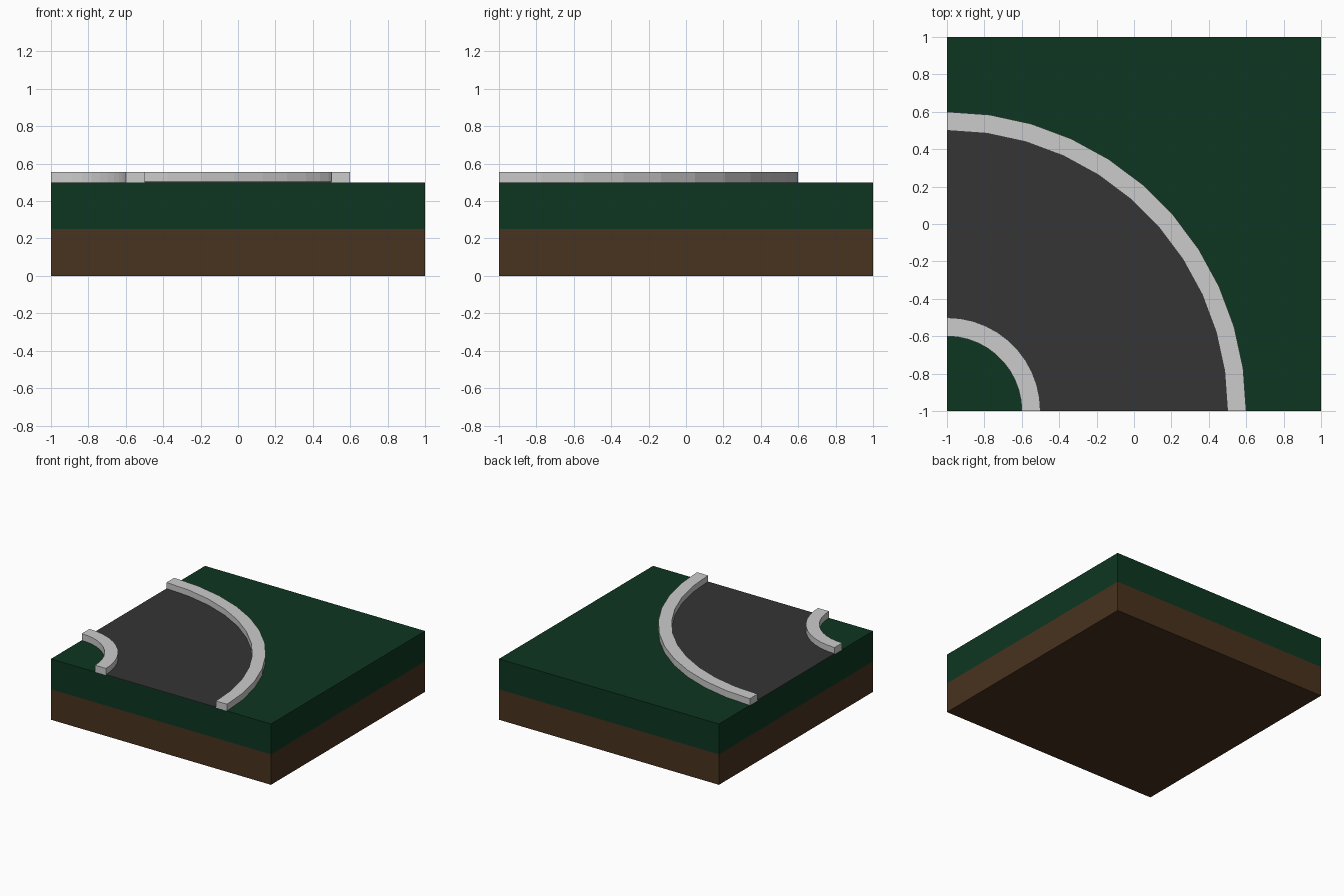
import bpy, bmesh
from math import sin, cos, pi

if "Cube" in bpy.data.objects:
    bpy.data.objects.remove(bpy.data.objects["Cube"])

SEGMENTS = 11          # facets along each quarter turn
CENTRE = (-1.0, -1.0)  # corner the road bends around


def material(name, rgb):
    mat = bpy.data.materials.new(name)
    mat.diffuse_color = (*rgb, 1)
    mat.use_nodes = True
    mat.node_tree.nodes["Principled BSDF"].inputs["Base Color"].default_value = mat.diffuse_color
    return mat


def finish(name, bm, mat=None):
    bmesh.ops.recalc_face_normals(bm, faces=bm.faces)
    mesh = bpy.data.meshes.new(name)
    bm.to_mesh(mesh)
    bm.free()
    obj = bpy.data.objects.new(name, mesh)
    bpy.context.collection.objects.link(obj)
    if mat:
        mesh.materials.append(mat)
    return obj


def slab(name, z0, z1, mat):
    bm = bmesh.new()
    bmesh.ops.create_cube(bm, size=1)
    bmesh.ops.scale(bm, vec=(2, 2, z1 - z0), verts=bm.verts)
    bmesh.ops.translate(bm, vec=(0, 0, (z0 + z1) / 2), verts=bm.verts)
    return finish(name, bm, mat)


def quarter_ring(name, r0, r1, z0, z1, mat=None):
    # Sweep a rectangular section through 90 degrees and cap both ends
    bm = bmesh.new()
    rings = []
    for i in range(SEGMENTS + 1):
        a = pi / 2 * i / SEGMENTS
        rings.append([bm.verts.new((CENTRE[0] + r * cos(a), CENTRE[1] + r * sin(a), z))
                      for r, z in ((r0, z0), (r1, z0), (r1, z1), (r0, z1))])
    for a, b in zip(rings, rings[1:]):
        for k in range(4):
            n = (k + 1) % 4
            bm.faces.new((a[k], a[n], b[n], b[k]))
    bm.faces.new(rings[0])
    bm.faces.new(rings[-1])
    return finish(name, bm, mat)


# Ground block
slab("dirt_layer", 0, 0.25, material("dirt", (0.065, 0.032, 0.013)))
slab("grass_layer", 0.25, 0.5, material("grass", (0.004, 0.037, 0.015)))

# Curved road with a kerb on each side
quarter_ring("road", 0.5, 1.5, 0.5, 0.505, material("asphalt", (0.035, 0.035, 0.035)))
quarter_ring("inner_kerb", 0.4, 0.5, 0.5, 0.555)
quarter_ring("outer_kerb", 1.5, 1.6, 0.5, 0.555)
